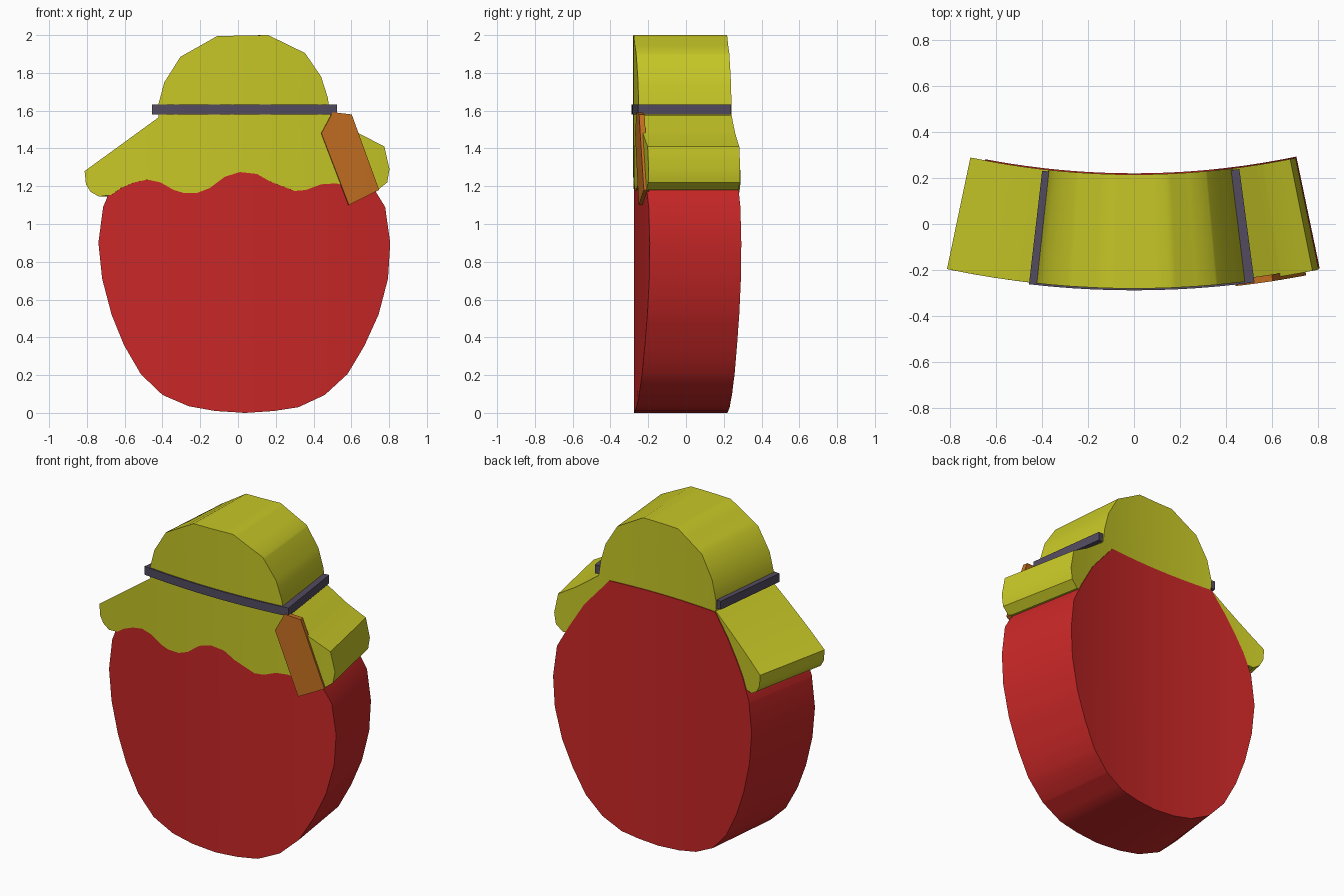
import bpy, bmesh, math

R, CENTRE_Y = 3.95, 3.67   # front radius and axis of the gentle bend


def bend(x, depth, z):
    """Wrap a flat front-view point round the vertical bend axis."""
    a = math.asin(x / R)
    r = R - depth
    return (r * math.sin(a), CENTRE_Y - r * math.cos(a), z)


def slab(name, outline, front, back, color):
    """Extrude a front-view outline, slice it in strips and bend it."""
    bm = bmesh.new()
    bm.faces.new([bm.verts.new((x, front, z)) for x, z in outline])
    for i in range(-9, 10):
        bmesh.ops.bisect_plane(bm, geom=bm.verts[:] + bm.edges[:] + bm.faces[:],
                               dist=1e-4, plane_co=(i * 0.09 + 0.003, 0, 0),
                               plane_no=(1, 0, 0))
    ext = bmesh.ops.extrude_face_region(bm, geom=bm.faces[:], use_keep_orig=True)
    for v in ext["geom"]:
        if isinstance(v, bmesh.types.BMVert):
            v.co.y = back
    for v in bm.verts:
        v.co = bend(*v.co)
    bmesh.ops.recalc_face_normals(bm, faces=bm.faces[:])
    me = bpy.data.meshes.new(name)
    bm.to_mesh(me)
    bm.free()
    ob = bpy.data.objects.new(name, me)
    bpy.context.collection.objects.link(ob)
    mat = bpy.data.materials.new(name + "_colour")
    mat.diffuse_color = (*color, 1)
    me.materials.append(mat)
    bpy.ops.object.select_all(action='DESELECT')
    ob.select_set(True)
    bpy.context.view_layer.objects.active = ob
    bpy.ops.object.shade_smooth_by_angle(angle=math.radians(30))
    return ob


# Round body, flat topped where it meets the dome
slab("body", [
    (0.04, 0), (0.19, 0.01), (0.32, 0.03), (0.46, 0.095), (0.58, 0.205),
    (0.67, 0.355), (0.745, 0.52), (0.795, 0.71), (0.807, 0.90), (0.78, 1.09),
    (0.70, 1.22), (0.59, 1.38), (0.41, 1.56), (-0.42, 1.56), (-0.525, 1.43),
    (-0.60, 1.32), (-0.66, 1.22), (-0.715, 1.09), (-0.74, 0.90), (-0.72, 0.71),
    (-0.67, 0.52), (-0.605, 0.36), (-0.515, 0.205), (-0.40, 0.095),
    (-0.26, 0.035), (-0.12, 0.01)], 0.005, 0.50, (0.58, 0.02, 0.02))

# Hat with wavy brim and faceted dome
slab("hat", [
    (-0.42, 1.565), (-0.812, 1.28), (-0.805, 1.21), (-0.78, 1.17),
    (-0.735, 1.145), (-0.67, 1.155), (-0.62, 1.19), (-0.55, 1.22),
    (-0.48, 1.235), (-0.41, 1.22), (-0.34, 1.18), (-0.29, 1.165),
    (-0.215, 1.165), (-0.15, 1.19), (-0.07, 1.25), (0.01, 1.275),
    (0.10, 1.265), (0.17, 1.225), (0.30, 1.175), (0.36, 1.18), (0.44, 1.21),
    (0.52, 1.215), (0.58, 1.20), (0.74, 1.18), (0.79, 1.22), (0.802, 1.29),
    (0.775, 1.41), (0.64, 1.48), (0.49, 1.575), (0.475, 1.67), (0.44, 1.78),
    (0.355, 1.905), (0.16, 2.0), (-0.11, 1.995), (-0.305, 1.885),
    (-0.39, 1.75), (-0.425, 1.62)], 0, 0.495, (0.57, 0.57, 0.02))

# Hat band
slab("hat_band", [(-0.455, 1.58), (0.522, 1.58), (0.522, 1.632), (-0.455, 1.632)],
     -0.008, 0.488, (0.085, 0.07, 0.115))

# Feather
slab("feather", [(0.44, 1.48), (0.585, 1.10), (0.745, 1.18), (0.60, 1.58),
                 (0.50, 1.592)], -0.014, 0.015, (0.55, 0.16, 0.015))
